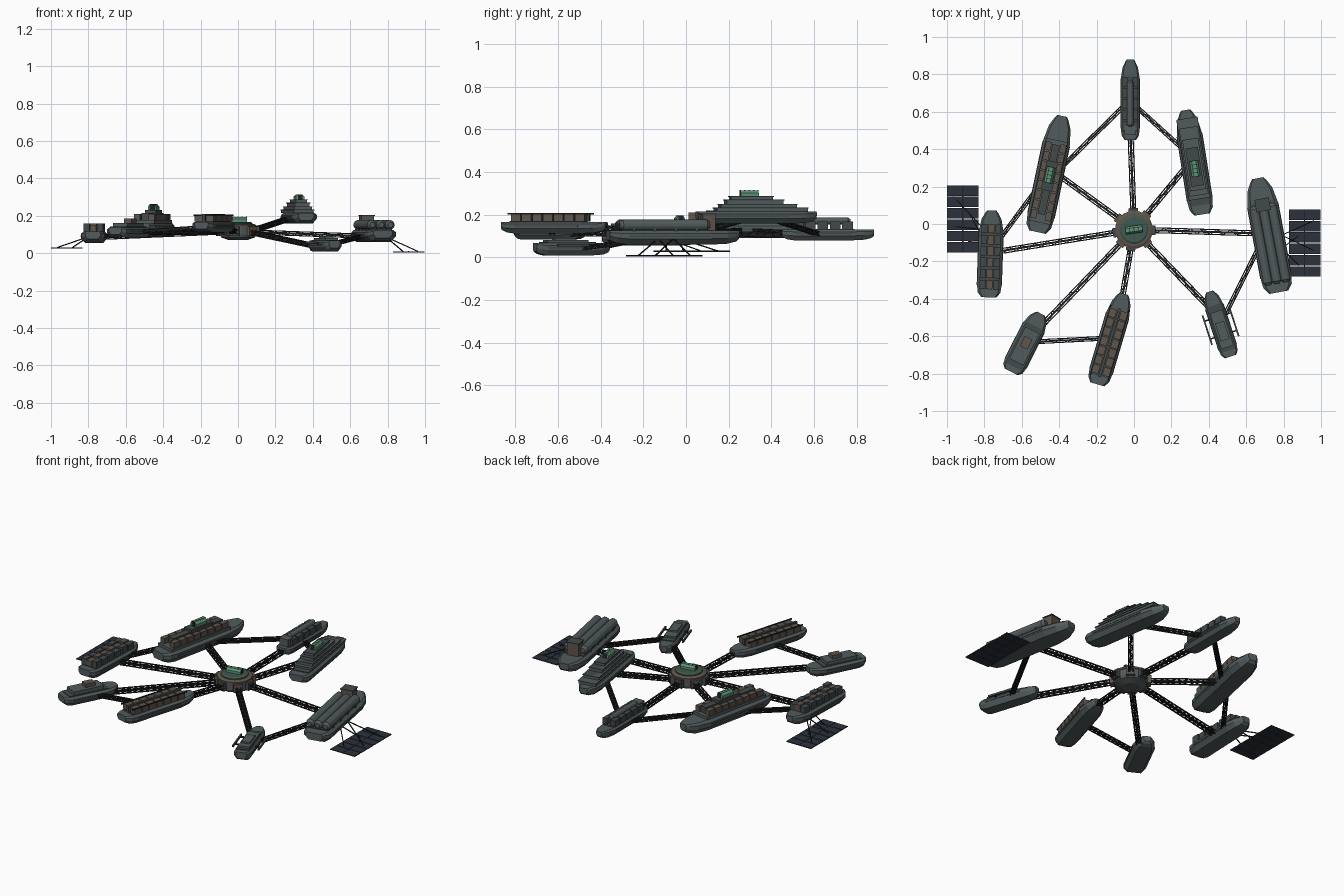
import bpy, bmesh, math
from mathutils import Matrix, Vector

if "Cube" in bpy.data.objects:
    bpy.data.objects.remove(bpy.data.objects["Cube"])

def mat(name, r, g, b):
    m = bpy.data.materials.new(name)
    m.diffuse_color = (r, g, b, 1)
    m.use_nodes = True
    m.node_tree.nodes["Principled BSDF"].inputs["Base Color"].default_value = m.diffuse_color
    return m

HULL = mat("slate", .085, .105, .11)
DARK = mat("dark_slate", .055, .066, .068)
RUST = mat("rust", .115, .09, .07)
BEAM = mat("beam", .016, .017, .018)
GLASS = mat("green_glass", .11, .30, .18)
CELL = mat("solar_cell", .025, .032, .045)

def finish(name, bm, m, M=Matrix()):
    bmesh.ops.recalc_face_normals(bm, faces=bm.faces)
    me = bpy.data.meshes.new(name)
    bm.to_mesh(me)
    bm.free()
    me.materials.append(m)
    ob = bpy.data.objects.new(name, me)
    ob.matrix_world = M
    bpy.context.collection.objects.link(ob)
    return ob

def boxes(name, items, m, M=Matrix()):
    """items: (x, y, z_bottom, sx, sy, sz)"""
    bm = bmesh.new()
    for x, y, z, sx, sy, sz in items:
        bmesh.ops.create_cube(bm, size=1, matrix=Matrix.Translation((x, y, z + sz / 2)) @ Matrix.Diagonal((sx, sy, sz, 1)))
    return finish(name, bm, m, M)

def add_beam(bm, a, b, t, h=None):
    a, b = Vector(a), Vector(b)
    d = b - a
    R = d.to_track_quat('Y', 'Z').to_matrix().to_4x4()
    bmesh.ops.create_cube(bm, size=1, matrix=Matrix.Translation((a + b) / 2) @ R @ Matrix.Diagonal((t, d.length, h or t, 1)))

def rings(name, secs, m, M=Matrix()):
    """loft closed sections and cap both ends"""
    bm = bmesh.new()
    rs = [[bm.verts.new(p) for p in s] for s in secs]
    for r, q in zip(rs, rs[1:]):
        for i in range(len(r)):
            j = (i + 1) % len(r)
            bm.faces.new((r[i], r[j], q[j], q[i]))
    bm.faces.new(rs[0])
    bm.faces.new(rs[-1])
    return finish(name, bm, m, M)

def turned(name, prof, n, m, M=Matrix()):
    return rings(name, [[(r * math.cos((i + .5) * math.tau / n), r * math.sin((i + .5) * math.tau / n), z)
                         for i in range(n)] for r, z in prof], m, M)

def tank(name, x, y, z, r, L, m, M):
    prof = [(r * .55, -L / 2), (r, -L / 2 + r * .6), (r, L / 2 - r * .6), (r * .55, L / 2)]
    turned(name, prof, 12, m, M @ Matrix.Translation((x, y, z)) @ Matrix.Rotation(math.pi / 2, 4, 'X'))

def hull(name, L, W, H, M):
    half = [(.40, 1), (.5, .8), (.5, .42), (.34, 0)]
    sec = half + [(-x, z) for x, z in reversed(half)]
    st = [(-.5, .62, .32), (-.445, .93, .1), (-.37, 1, 0), (.27, 1, 0), (.40, .82, .06), (.475, .52, .22), (.5, .36, .42)]
    rings(name + "_hull", [[(x * W * s, t * L, H * (b + (1 - b) * z)) for x, z in sec] for t, s, b in st], HULL, M)
    # raised deck plate and rubbing strakes
    boxes(name + "_deck", [(0, -.06 * L, H, W * .74, L * .7, .004)], DARK, M)
    boxes(name + "_strakes", [(s * W * .5, -.05 * L, H * .55, .005, L * .62, .007) for s in (-1, 1)], DARK, M)

# name: centre x, y, heading in degrees, length, width, hull base z, hull height
SHIPS = {
    "north": (-.02, .665, 0, .43, .10, .08, .05),
    "northeast": (.32, .33, 9, .565, .135, .158, .057),
    "east": (.718, -.06, 10.5, .62, .165, .06, .065),
    "southeast": (.46, -.535, 18, .365, .10, .01, .058),
    "south": (-.125, -.615, -16.5, .505, .125, .112, .055),
    "southwest": (-.577, -.635, -27, .35, .125, .083, .055),
    "west": (-.768, -.16, -2, .465, .13, .056, .06),
    "northwest": (-.45, .267, -12, .635, .145, .09, .07),
}
MX = {}
for n, (x, y, a, L, W, z, H) in SHIPS.items():
    MX[n] = Matrix.Translation((x, y, z)) @ Matrix.Rotation(math.radians(a), 4, 'Z')
    hull(n, L, W, H, MX[n])

# north: side cargo blocks and a central spine tank
M = MX["north"]
boxes("north_cargo", [(s * .027, -.14 + i * .058, .05, .03, .05, .038) for i in range(5) for s in (-1, 1)], DARK, M)
boxes("north_house", [(0, -.165, .05, .06, .05, .045)], HULL, M)
tank("north_spine", 0, -.02, .09, .017, .25, HULL, M)

# northeast: stepped tiers with a green glass roof
M = MX["northeast"]
tiers = [(.108, .43, .018, .02), (.096, .36, .018, .005), (.08, .27, .02, -.012), (.06, .2, .017, -.025)]
z = .057
for i, (w, l, h, y) in enumerate(tiers):
    boxes(f"northeast_tier_{i}", [(0, y, z, w, l, h)], HULL, M)
    boxes(f"northeast_eave_{i}", [(0, y, z + h - .004, w + .007, l + .007, .004)], DARK, M)
    z += h
def glasshouse(name, w, l, h, y, z, M):
    # row of glass panes on a faceted vault, with dark ribs
    arch = [(-.5, 0), (-.5, .55), (-.25, 1), (.25, 1), (.5, .55), (.5, 0)]
    rings(name, [[(a * w, y + t * l, z + b * h) for a, b in arch] for t in (-.5, .5)], GLASS, M)
    boxes(name + "_ribs", [(0, y + (i / 4 - .5) * l, z, w * .56, .003, h * 1.04) for i in range(5)], BEAM, M)
glasshouse("northeast_glasshouse", .045, .085, .026, -.035, z, M)

# east: three long tanks, saddles and a rust bridge at the bow
M = MX["east"]
for i in (-1, 0, 1):
    tank(f"east_tank_{i + 1}", i * .049, -.05, .092, .026, .43, HULL, M)
boxes("east_saddles", [(0, y, .063, .14, .014, .032) for y in (-.2, -.1, 0, .1)], DARK, M)
boxes("east_bridge", [(0, .165, .065, .07, .06, .078)], RUST, M)
boxes("east_bridge_roof", [(0, .165, .139, .078, .068, .006)], DARK, M)

# southeast: low house and outrigger rails
M = MX["southeast"]
boxes("southeast_house", [(0, -.03, .058, .07, .2, .014), (0, -.04, .07, .05, .1, .012)], HULL, M)
boxes("southeast_outriggers", [(s * .075, -.01, .04, .009, .165, .012) for s in (-1, 1)], DARK, M)
boxes("southeast_outrigger_arms", [(0, y, .042, .15, .008, .008) for y in (-.06, .04)], BEAM, M)

# south: two lanes of rust containers around a spine
M = MX["south"]
boxes("south_containers", [(s * .032, -.175 + i * .052, .057, .042, .046, .034) for i in range(7) for s in (-1, 1)], RUST, M)
boxes("south_spine", [(0, -.02, .057, .015, .38, .04)], DARK, M)
boxes("south_rails", [(s * .05, -.02, .088, .007, .39, .007) for s in (-1, 1)], BEAM, M)

# southwest: deckhouse with a rust block
M = MX["southwest"]
boxes("southwest_house", [(0, -.02, .055, .085, .19, .025)], HULL, M)
boxes("southwest_block", [(0, 0, .08, .045, .06, .022)], RUST, M)

# west: stacked cargo rows
M = MX["west"]
rows = [(x * .036, -.165 + i * .06, .06, .033, .048, .036 + .006 * ((i + x) % 2)) for i in range(6) for x in (-1, 0, 1)]
boxes("west_cargo_grey", [r for i, r in enumerate(rows) if i % 3 != 1], DARK, M)
boxes("west_cargo_rust", [r for i, r in enumerate(rows) if i % 3 == 1], RUST, M)

# northwest: container lanes, central house and green glass roof
M = MX["northwest"]
boxes("northwest_base", [(0, -.04, .07, .118, .45, .018)], HULL, M)
boxes("northwest_containers", [(s * .04, -.225 + i * .053, .086, .032, .046, .034) for i in range(8) for s in (-1, 1)], RUST, M)
boxes("northwest_house", [(0, -.03, .086, .04, .38, .04), (0, -.01, .12, .06, .16, .022)], DARK, M)
glasshouse("northwest_glasshouse", .045, .085, .03, -.005, .142, M)

# hub: faceted drum, rust ring, docking blocks, glass roof
HC = Vector((0, -.03, 0))
HM = Matrix.Translation(HC)
turned("hub_drum", [(.05, .07), (.092, .085), (.098, .1), (.098, .14), (.09, .152)], 16, HULL, HM)
turned("hub_ring", [(.094, .136), (.102, .139), (.102, .15), (.088, .156)], 16, RUST, HM)
turned("hub_roof", [(.078, .15), (.078, .162), (.068, .168)], 16, mat("roof_green", .05, .10, .08), HM)
glasshouse("hub_glasshouse", .04, .09, .028, 0, .167, HM @ Matrix.Rotation(math.radians(98), 4, 'Z'))

# trusses: core beam, four chords and zigzag bracing
def truss(name, a, b, w=.013):
    a, b = Vector(a), Vector(b)
    bm = bmesh.new()
    d = b - a
    side = d.cross(Vector((0, 0, 1))).normalized() * w
    up = side.cross(d).normalized() * w * .8
    add_beam(bm, a, b, w * .85)
    for s in (-1, 1):
        for u in (-1, 1):
            add_beam(bm, a + side * s + up * u, b + side * s + up * u, .006)
    n = max(3, round(d.length / .035))
    for i in range(n):
        p, q = a + d * (i / n), a + d * ((i + 1) / n)
        f = 1 if i % 2 else -1
        for u in (-1, 1):
            add_beam(bm, p + side * f + up * u, q - side * f + up * u, .004)
            add_beam(bm, p + side * u + up * f, q + side * u - up * f, .004)
    finish(name, bm, BEAM)

# spokes from hub to the hull of each ship
ENDS = {"north": (-.018, .46), "northeast": (.275, .30), "east": (.655, -.05), "southeast": (.41, -.455),
        "south": (-.062, -.39), "southwest": (-.48, -.53), "west": (-.70, -.143), "northwest": (-.40, .26)}
for i, (n, (x, y)) in enumerate(ENDS.items()):
    e = Vector((x, y, SHIPS[n][5] + SHIPS[n][6] * .5))
    d = (Vector((x, y, 0)) - HC).normalized()
    truss(n + "_spoke", HC + d * .09 + Vector((0, 0, .113)), e)
    R = HM @ Matrix.Rotation(math.atan2(d.y, d.x), 4, 'Z')
    boxes(n + "_dock", [(.098, 0, .092, .034, .05, .05)], RUST if i % 2 else DARK, R)

# links between neighbouring ships
LINKS = [("north", (-.06, .625), "northwest", (-.38, .31)), ("north", (.02, .62), "northeast", (.285, .38)),
         ("west", (-.71, -.07), "northwest", (-.51, .2)), ("southwest", (-.53, -.63), "south", (-.18, -.612)),
         ("southeast", (.49, -.48), "east", (.67, -.12))]
for s, p, t, q in LINKS:
    truss(f"{s}_{t}_link", (*p, SHIPS[s][5] + SHIPS[s][6] * .6), (*q, SHIPS[t][5] + SHIPS[t][6] * .5), .01)

# solar arrays with braces up to the outer ships
for name, cx, cy, z, inner, ys in (("west_solar", -.9155, .027, .026, -.80, (-.09, -.03)),
                                   ("east_solar", .912, -.102, .005, .79, (-.13, -.06))):
    boxes(name + "_cells", [(cx + s * .0435, cy - .152 + i * .0608, z, .081, .056, .005)
                            for i in range(6) for s in (-1, 1)], CELL)
    bm = bmesh.new()
    add_beam(bm, (cx, cy - .18, z + .003), (cx, cy + .18, z + .003), .006)
    for i in range(6):
        y = cy - .152 + i * .0608
        add_beam(bm, (cx - .08, y, z + .002), (cx + .08, y, z + .002), .004)
    for k, y in enumerate(ys):
        for off in (-.08, .08):
            add_beam(bm, (inner, y, .088), (cx + (.05 if k else -.03) * (1 if cx > 0 else -1), cy + off + (k - .5) * .08, z + .005), .005)
    finish(name + "_frame", bm, BEAM)
